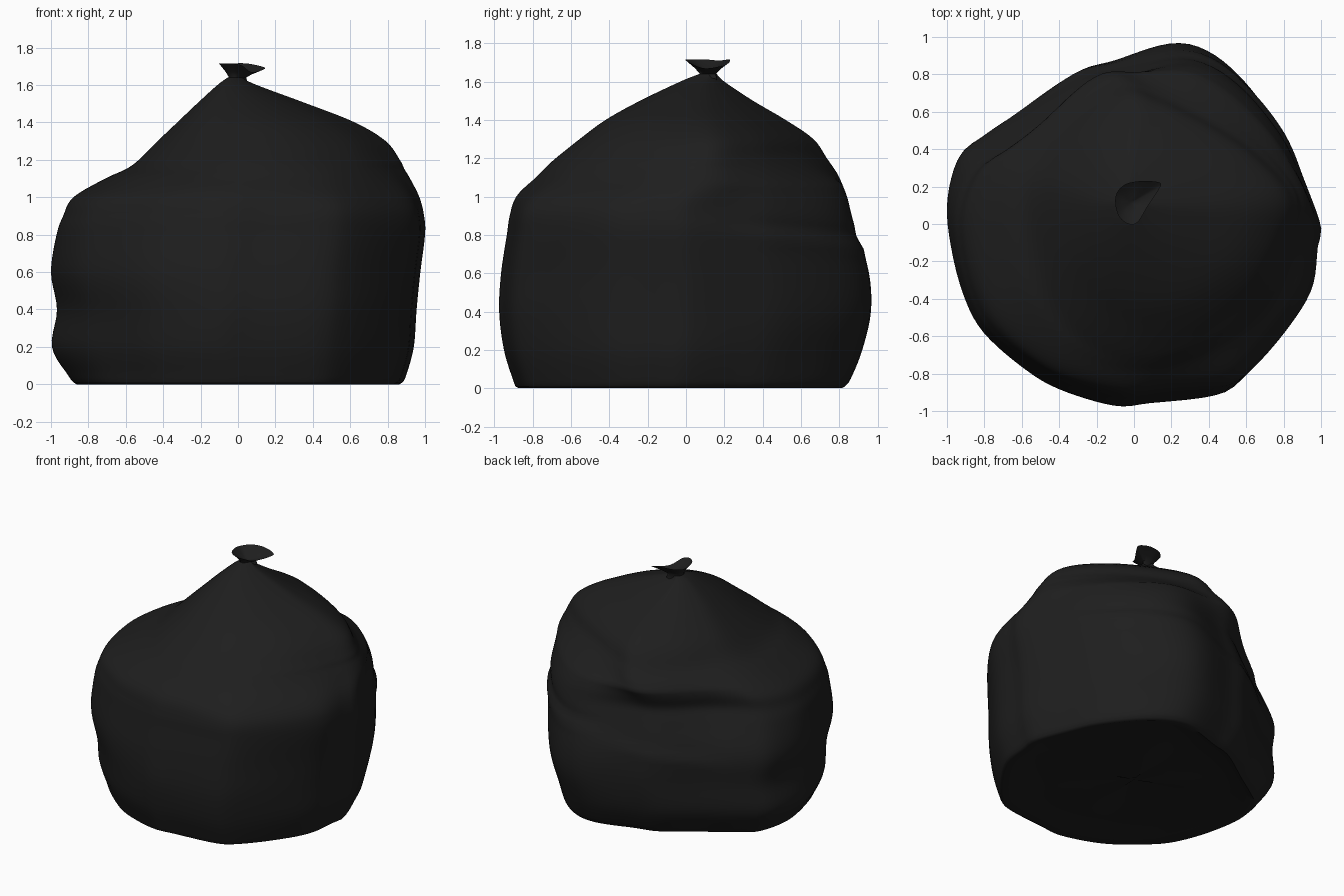
import bpy, bmesh, math

cube = bpy.data.objects.get("Cube")
if cube:
    bpy.data.objects.remove(cube, do_unlink=True)

black = bpy.data.materials.new("black plastic")
black.use_nodes = True
colour = (0.013, 0.013, 0.013, 1)
black.diffuse_color = colour
black.node_tree.nodes["Principled BSDF"].inputs["Base Color"].default_value = colour


def spline(points, steps, closed=False):
    """Catmull-Rom curve through tuples of any length."""
    n, out = len(points), []
    for i in range(n if closed else n - 1):
        ids = [i - 1, i, i + 1, i + 2]
        ids = [k % n if closed else min(max(k, 0), n - 1) for k in ids]
        a, b, c, d = (points[k] for k in ids)
        for s in range(steps):
            t = s / steps
            out.append(tuple(
                q + t * (r - p) / 2 + t * t * (p - 2.5 * q + 2 * r - w / 2)
                + t ** 3 * (1.5 * (q - r) + (w - p) / 2)
                for p, q, r, w in zip(a, b, c, d)))
    return out if closed else out + [points[-1]]


def even_outline(points, count=120):
    """Closed curve resampled at equal angles, so outlines can be blended."""
    polar = sorted((math.atan2(y, x) % math.tau, math.hypot(x, y))
                   for x, y in spline(points, 10, closed=True))
    polar = ([(polar[-1][0] - math.tau, polar[-1][1])] + polar
             + [(polar[0][0] + math.tau, polar[0][1])])
    out = []
    for i in range(count):
        angle = math.tau * i / count
        for (a, r), (b, s) in zip(polar, polar[1:]):
            if a <= angle < b:
                radius = r + (s - r) * (angle - a) / (b - a)
                out.append((radius * math.cos(angle), radius * math.sin(angle)))
                break
    return out


def loft(name, rings, cap_start=False, cap_end=False):
    bm = bmesh.new()
    loops = [[bm.verts.new(p) for p in ring] for ring in rings]
    n = len(loops[0])
    for low, high in zip(loops, loops[1:]):
        for i in range(n):
            j = (i + 1) % n
            bm.faces.new((low[i], low[j], high[j], high[i]))
    if cap_start:
        bm.faces.new(loops[0][::-1])
    if cap_end:
        bm.faces.new(loops[-1])
    mesh = bpy.data.meshes.new(name)
    bm.to_mesh(mesh)
    bm.free()
    mesh.materials.append(black)
    obj = bpy.data.objects.new(name, mesh)
    bpy.context.collection.objects.link(obj)
    bpy.ops.object.select_all(action="DESELECT")
    obj.select_set(True)
    bpy.context.view_layer.objects.active = obj
    bpy.ops.object.shade_smooth_by_angle(angle=math.radians(50))


# Lumpy outline of the full lower sack, counter-clockwise
belly = even_outline([
    (1, .02), (.9, .3), (.8, .53), (.6, .79), (.4, .94), (.2, .97),
    (-.1, .88), (-.3, .82), (-.6, .62), (-.8, .49), (-.94, .37), (-1, .12),
    (-.97, -.15), (-.9, -.4), (-.8, -.58), (-.6, -.76), (-.4, -.88),
    (-.1, -.965), (.1, -.95), (.45, -.91), (.6, -.83), (.8, -.6),
    (.95, -.35), (.985, -.1)])
# Outline of the gathered top, high to the right and flattened at the back
shoulder = even_outline([
    (1, .15), (.74, .46), (.38, .7), (-.06, .91), (-.35, .97), (-.72, .72),
    (-.93, .42), (-1, .15), (-.93, -.25), (-.8, -.56), (-.56, -.83),
    (-.18, -.97), (.26, -.88), (.67, -.58), (.92, -.17)])

# Height, then left, right, front and back reach of the sack
reach = [(.01, -.88, .88, -.89, .83), (.05, -.91, .9, -.905, .86),
         (.2, -.995, .94, -.95, .92), (.4, -.968, .955, -.975, .965),
         (.6, -1, .975, -.965, .955), (.8, -.97, 1, -.935, .895),
         (.9, -.935, .995, -.92, .865), (1, -.88, .97, -.885, .84),
         (1.1, -.71, .92, -.785, .8), (1.15, -.6, .89, -.735, .77),
         (1.2, -.53, .865, -.68, .735), (1.3, -.43, .79, -.555, .665),
         (1.4, -.325, .625, -.42, .52), (1.5, -.22, .37, -.24, .35),
         (1.6, -.11, .1, -.03, .2), (1.64, -.055, .02, .07, .16)]

# Swells and hollows: centre angle, angular half-width, height, spread, amount
swells = [(143, 28, .98, .27, -.08), (220, 30, .2, .2, -.06),
          (45, 30, .15, .15, -.02)]
# Folds: centre angle, angular half-width, height, slope, depth
folds = [(52, 32, .79, -.04, .013), (112, 26, .64, -.05, .01),
         (242, 24, 1.09, -.02, .005)]


def offset(angle, centre):
    return (angle - centre + 180) % 360 - 180


def swell(angle, z):
    return 1 + sum(
        amount * math.exp(-(offset(angle, centre) / width) ** 2
                          - ((z - height) / spread) ** 2)
        for centre, width, height, spread, amount in swells)


def crease(angle, z):
    """Radial scale: pinched above each fold, bulging below it."""
    scale = 1
    for centre, width, height, slope, depth in folds:
        u = offset(angle, centre) / width
        t = (z - height - slope * u) / .05
        scale -= depth * 2 * t * math.exp(-t * t - u ** 4)
    return scale


def sack_ring(row):
    z, x0, x1, y0, y1 = row
    blend = min(1, max(0, (z - .9) / .35))
    blend *= blend * (3 - 2 * blend)
    shape = []
    for (bx, by), (sx, sy) in zip(belly, shoulder):
        px, py = bx + (sx - bx) * blend, by + (sy - by) * blend
        angle = math.degrees(math.atan2(py, px))
        k = swell(angle, z)
        shape.append((px * k, py * k, crease(angle, z)))
    # Fit the blended outline to the reach at this height
    xs, ys = [p[0] for p in shape], [p[1] for p in shape]
    sx = (x1 - x0) / (max(xs) - min(xs))
    sy = (y1 - y0) / (max(ys) - min(ys))
    return [((x0 + (x - min(xs)) * sx) * k, (y0 + (y - min(ys)) * sy) * k, z)
            for x, y, k in shape]


sack = [sack_ring(row) for row in spline(reach, 5)]
# Slightly crumpled base closing toward the middle
base = []
for f in (.05, .35, .65, .9):
    base.append([(x * f, y * f, .02 + .012 * math.sin(5 * x + 3 * y) * (1 - f))
                 for x, y, z in sack[0]])
base.append([(x * .98, y * .98, 0) for x, y, z in sack[0]])
loft("sack", base + sack, cap_start=True)

# Flared, pinched tail above the gathered neck
lip = spline([(.13, .18, 1.68), (.14, .22, 1.695), (.05, .23, 1.715),
              (-.04, .215, 1.715), (-.09, .17, 1.71), (-.1, .11, 1.715),
              (-.08, .04, 1.715), (-.03, 0, 1.715), (.02, .01, 1.705),
              (.07, .09, 1.67)], 4, closed=True)


def toward_neck(spread, rise):
    return [(-.018 + (x + .018) * spread, .115 + (y - .115) * spread,
             1.635 + (z - 1.635) * rise) for x, y, z in lip]


loft("tied_tail", [toward_neck(.42, -.4), toward_neck(.38, .1),
                   toward_neck(.58, .45), toward_neck(.85, .8), lip,
                   toward_neck(.92, .92), toward_neck(.55, .55),
                   toward_neck(.1, .3)], cap_end=True)
